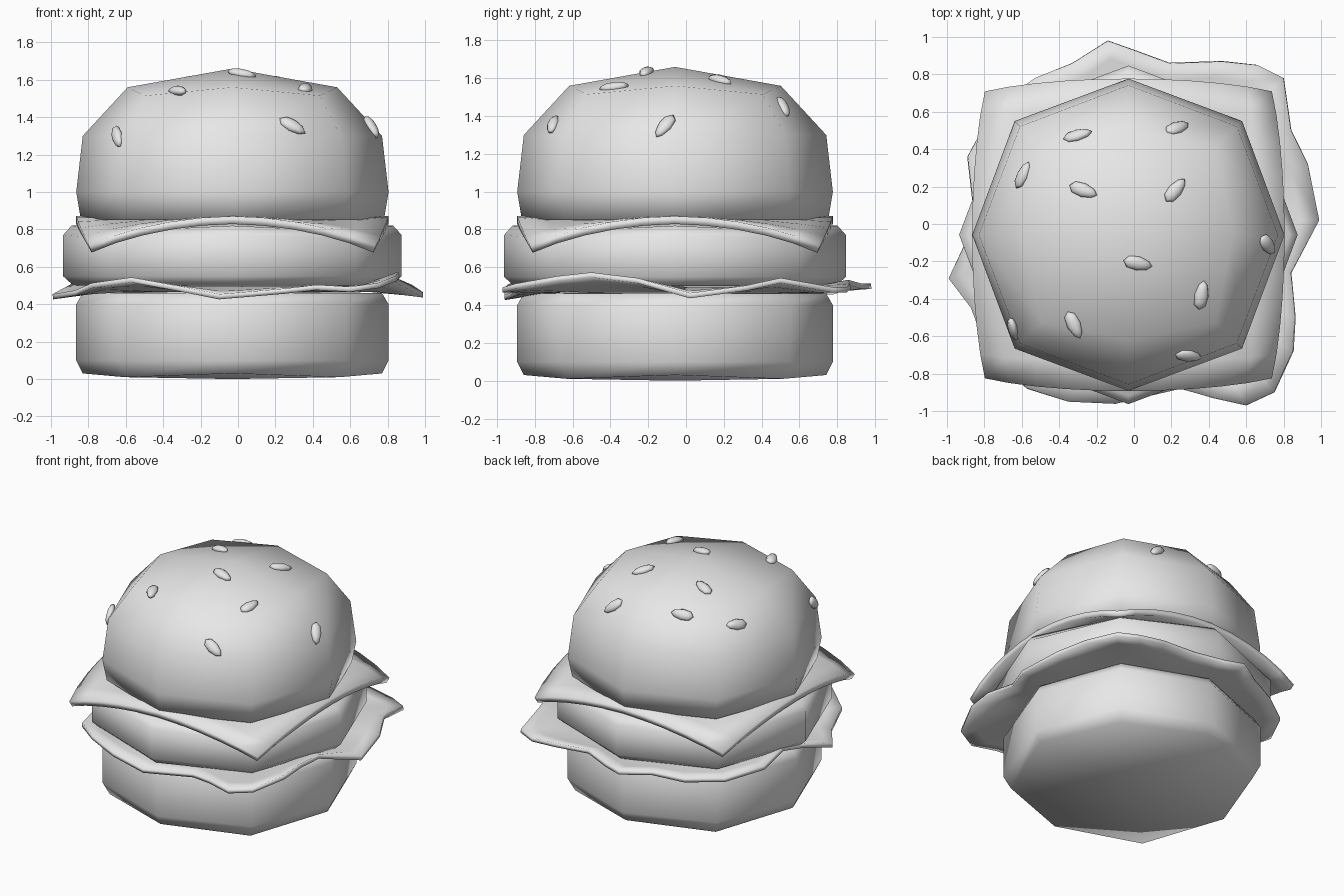
import bpy
import bmesh
import math
from mathutils import Vector, Matrix
from mathutils.bvhtree import BVHTree

cube = bpy.data.objects.get("Cube")
if cube:
    bpy.data.objects.remove(cube, do_unlink=True)

CENTRE = Vector((-0.03, -0.058, 0))

# One plain colour for every part
grey = bpy.data.materials.new("light grey")
grey.use_nodes = True
grey.diffuse_color = (0.8, 0.8, 0.8, 1)
grey.node_tree.nodes["Principled BSDF"].inputs["Base Color"].default_value = grey.diffuse_color


def finish(name, bm, thickness=0):
    """Turn a bmesh into a smooth object, optionally thickened into a sheet."""
    bmesh.ops.recalc_face_normals(bm, faces=bm.faces)
    mesh = bpy.data.meshes.new(name)
    bm.to_mesh(mesh)
    bm.free()
    mesh.materials.append(grey)
    mesh.shade_smooth()
    obj = bpy.data.objects.new(name, mesh)
    bpy.context.collection.objects.link(obj)
    if thickness:
        solid = obj.modifiers.new("thickness", 'SOLIDIFY')
        solid.thickness = thickness
        solid.offset = 0
    return obj


def bridge(bm, lower, upper):
    count = len(lower)
    for i in range(count):
        j = (i + 1) % count
        bm.faces.new((lower[i], lower[j], upper[j], upper[i]))


def eight_sided(name, rings, bottom, top):
    """Rings are (axis radius, axis height, diagonal radius, diagonal height)."""
    bm = bmesh.new()
    loops = []
    for axis_r, axis_z, diag_r, diag_z in rings:
        loop = []
        for i in range(8):
            r, z = (diag_r, diag_z) if i % 2 else (axis_r, axis_z)
            a = i * math.pi / 4
            loop.append(bm.verts.new(CENTRE + Vector((r * math.cos(a), r * math.sin(a), z))))
        loops.append(loop)
    for lower, upper in zip(loops, loops[1:]):
        bridge(bm, lower, upper)
    # Each end is closed with four quads meeting in the middle
    for loop, z in ((loops[0], bottom), (loops[-1], top)):
        pole = bm.verts.new(CENTRE + Vector((0, 0, z)))
        for i in range(0, 8, 2):
            bm.faces.new((pole, loop[i], loop[i + 1], loop[(i + 2) % 8]))
    return finish(name, bm)


# Buns and patty
eight_sided("bottom_bun", [
    (0.80, 0.03, 0.81, 0.01),
    (0.835, 0.10, 0.86, 0.10),
    (0.835, 0.40, 0.86, 0.40),
    (0.80, 0.46, 0.82, 0.46)], 0.0, 0.47)

eight_sided("patty", [
    (0.85, 0.50, 0.87, 0.50),
    (0.905, 0.55, 0.93, 0.55),
    (0.905, 0.77, 0.93, 0.75),
    (0.86, 0.82, 0.87, 0.79)], 0.50, 0.83)

top_bun = eight_sided("top_bun", [
    (0.81, 0.85, 0.83, 0.85),
    (0.835, 1.0, 0.86, 1.0),
    (0.80, 1.30, 0.82, 1.30),
    (0.56, 1.56, 0.66, 1.515)], 0.85, 1.66)

# Cheese slice: a square sheet with clipped, drooping corners
bm = bmesh.new()
bmesh.ops.create_grid(bm, x_segments=10, y_segments=10, size=1)
for v in bm.verts:
    s, t = v.co.x, v.co.y
    clip = 1 - 0.09 * s * s * t * t * max(s * s, t * t)
    droop = 0.155 * abs(s * t) ** 1.8
    v.co = CENTRE + Vector((0.835 * s * clip, 0.835 * t * clip, 0.85 - droop))
finish("cheese_slice", bm, 0.042)

# Lettuce leaf: wavy outline going anticlockwise from the right tip
OUTLINE = [
    (0.99, 0.02, 0.45), (0.93, 0.32, 0.49), (0.84, 0.5, 0.53), (0.8, 0.78, 0.48),
    (0.66, 0.85, 0.48), (0.47, 0.87, 0.5), (0.19, 0.86, 0.52), (0, 0.93, 0.5),
    (-0.14, 0.98, 0.5), (-0.33, 0.86, 0.5), (-0.53, 0.78, 0.47), (-0.75, 0.62, 0.47),
    (-0.89, 0.36, 0.5), (-0.86, 0.1, 0.53), (-0.9, -0.1, 0.49), (-0.99, -0.29, 0.44),
    (-0.87, -0.45, 0.46), (-0.78, -0.7, 0.5), (-0.57, -0.88, 0.53), (-0.35, -0.95, 0.49),
    (-0.1, -0.96, 0.44), (0.25, -0.88, 0.47), (0.42, -0.93, 0.49), (0.6, -0.97, 0.48),
    (0.75, -0.9, 0.5), (0.85, -0.68, 0.54), (0.86, -0.5, 0.56), (0.84, -0.26, 0.53)]
bm = bmesh.new()
loops = []
for scale, wave in ((1, 1), (0.9, 0.6), (0.75, 0)):
    loops.append([bm.verts.new((x * scale, y * scale, 0.48 + (z - 0.48) * wave))
                  for x, y, z in OUTLINE])
for outer, inner in zip(loops, loops[1:]):
    bridge(bm, outer, inner)
bm.faces.new(loops[-1])
finish("lettuce_leaf", bm, 0.028)

# Sesame seeds laid on the bun surface: x, y and turn in degrees
SEEDS = [
    (-0.3, 0.47, 15), (0.23, 0.51, 20), (-0.59, 0.26, 65), (-0.27, 0.18, -20),
    (0.22, 0.18, 50), (0.02, -0.21, -12), (0.36, -0.38, 80), (0.71, -0.11, -55),
    (-0.64, -0.56, -75), (-0.32, -0.54, -65), (0.29, -0.7, -8)]
bm = bmesh.new()
bm.from_mesh(top_bun.data)
surface = BVHTree.FromBMesh(bm)
bm.free()
for number, (x, y, turn) in enumerate(SEEDS, 1):
    spot, normal, _, _ = surface.ray_cast(Vector((x, y, 3)), Vector((0, 0, -1)))
    if spot is None:
        continue
    a = math.radians(turn)
    along = Vector((math.cos(a), math.sin(a), 0))
    along.z = -along.dot(normal) / normal.z
    along.normalize()
    across = normal.cross(along)
    turned = Matrix((along, across, normal)).transposed().to_4x4()
    bm = bmesh.new()
    bmesh.ops.create_uvsphere(bm, u_segments=8, v_segments=6, radius=1)
    for v in bm.verts:
        taper = 1 - 0.2 * v.co.x
        v.co = Vector((v.co.x * 0.08, v.co.y * 0.038 * taper, v.co.z * 0.026))
    bm.transform(Matrix.Translation(spot + normal * 0.006) @ turned)
    finish("sesame_seed_%d" % number, bm)
